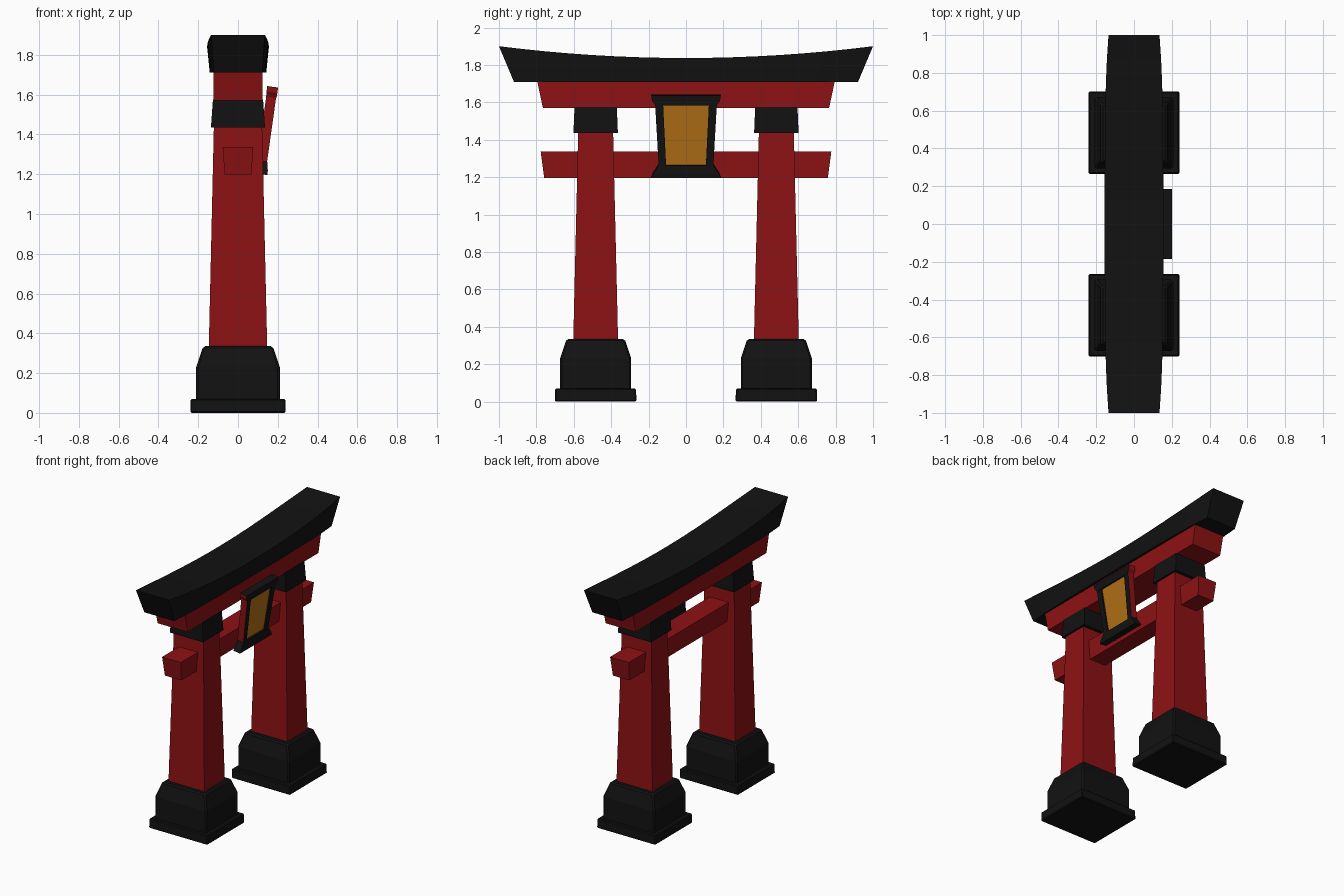
import bpy, bmesh, math
from mathutils import Matrix

if "Cube" in bpy.data.objects:
    bpy.data.objects.remove(bpy.data.objects["Cube"])


def material(name, rgb):
    m = bpy.data.materials.new(name)
    m.diffuse_color = (*rgb, 1)
    m.use_nodes = True
    m.node_tree.nodes["Principled BSDF"].inputs["Base Color"].default_value = m.diffuse_color
    return m


RED = material("vermilion red", (0.27, 0.006, 0.007))
BLACK = material("charcoal black", (0.006, 0.006, 0.006))
GOLD = material("amber gold", (0.45, 0.165, 0.008))


def loft(name, rings, mats, matrix=None, bevel=0):
    """Skin a list of equally sized point rings and cap both ends."""
    bm = bmesh.new()
    vr = [[bm.verts.new(p) for p in ring] for ring in rings]
    n = len(vr[0])
    for a, b in zip(vr, vr[1:]):
        for i in range(n):
            bm.faces.new((a[i], a[(i + 1) % n], b[(i + 1) % n], b[i]))
    bm.faces.new(vr[0])
    bm.faces.new(vr[-1])
    bmesh.ops.recalc_face_normals(bm, faces=bm.faces)
    me = bpy.data.meshes.new(name)
    bm.to_mesh(me)
    bm.free()
    for m in mats:
        me.materials.append(m)
    ob = bpy.data.objects.new(name, me)
    bpy.context.collection.objects.link(ob)
    if matrix:
        ob.matrix_world = matrix
    if bevel:
        mod = ob.modifiers.new("edge_bevel", "BEVEL")
        mod.width, mod.segments = bevel, 1
    return ob


def rect(z, x0, x1, y0, y1):
    return [(x0, y0, z), (x1, y0, z), (x1, y1, z), (x0, y1, z)]


def stack(name, sections, mat, cy=0, bevel=0):
    """Tapered block from (z, half x, half y) sections."""
    return loft(name, [rect(z, -hx, hx, cy - hy, cy + hy) for z, hx, hy in sections],
                [mat], bevel=bevel)


# Pillars with stone footings and collars
for side, s in (("left", -1), ("right", 1)):
    cy = 0.483 * s
    stack(side + "_plinth", [(0, .24, .218), (.07, .238, .216)], BLACK, cy, .006)
    stack(side + "_footing", [(.06, .21, .19), (.23, .21, .19), (.335, .175, .155)],
          BLACK, cy, .01)
    stack(side + "_pillar", [(.32, .147, .12), (1.50, .12, .092)], RED, cy)
    stack(side + "_collar", [(1.435, .136, .119), (1.575, .126, .113)], BLACK, cy)

# Red cross beams with slanted ends
stack("lower_beam", [(1.195, .067, .758), (1.337, .077, .777)], RED)
stack("upper_beam", [(1.57, .122, .765), (1.72, .124, .797)], RED)

# Curved top lintel: flat underside, upswept top, slanted ends
rings = []
for i in range(17):
    t = i / 8 - 1
    narrow = .02 * t ** 4
    b, w = .142 - narrow, .155 - narrow
    z = 1.837 + .063 * t * t
    rings.append([(-b, .92 * t, 1.71), (b, .92 * t, 1.71), (w, t, z), (-w, t, z)])
loft("top_lintel", rings, [BLACK])

# Leaning plaque, built upright in its own frame
lean = Matrix.Translation((.137, 0, 1.197)) @ Matrix.Rotation(math.radians(8), 4, "Y")


def plaque_part(name, sections, mats):
    """Sections are (z, x0, x1, y0, y1); outward side faces turn red."""
    ob = loft(name, [rect(*s) for s in sections], mats, lean)
    if len(mats) > 1:
        for p in ob.data.polygons:
            if abs(p.normal.y) > .8 and p.normal.y * p.center.y > 0 and abs(p.center.y) > .1:
                p.material_index = 1
    return ob


plaque_part("plaque_backing", [(.01, -.05, -.018, -.142, .142),
                               (.435, -.05, -.018, -.166, .166)], [BLACK, RED])
plaque_part("plaque_panel", [(.06, -.019, -.012, -.112, .112),
                             (.395, -.019, -.012, -.13, .13)], [GOLD])
for side, s in (("left", -1), ("right", 1)):
    plaque_part(side + "_plaque_rail",
                [(.01, -.045, 0, *sorted((s * .143, s * .104))),
                 (.43, -.045, 0, *sorted((s * .167, s * .124)))], [BLACK, RED])
plaque_part("plaque_top_bar", [(.39, -.05, .002, -.164, .164), (.415, -.052, .003, -.182, .182),
                               (.443, -.052, .003, -.186, .186)], [BLACK, RED])
plaque_part("plaque_bottom_bar", [(0, -.045, .01, -.186, .186), (.022, -.045, .01, -.176, .176),
                                  (.066, -.045, .001, -.147, .147)], [BLACK])
